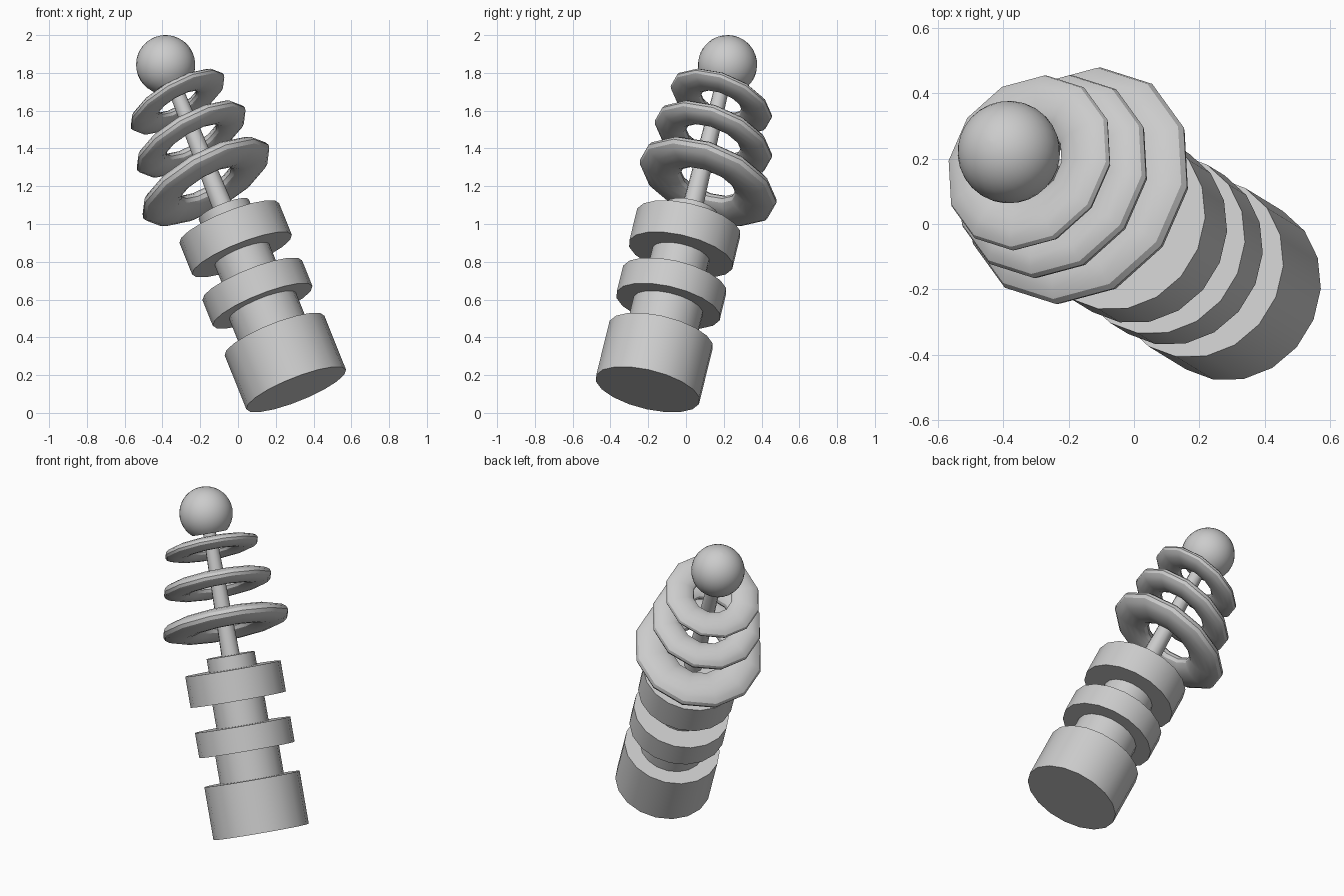
import bpy, bmesh, math
from mathutils import Vector

if "Cube" in bpy.data.objects:
    bpy.data.objects.remove(bpy.data.objects["Cube"])

BASE = Vector((0.308, -0.203, 0.124))
BALL = Vector((-0.383, 0.22, 1.843))
AXIS = BALL - BASE
LENGTH = AXIS.length
RING_NORMAL = Vector((-0.47, 0.34, 0.81))


def finish(bm, name, origin, direction, angle):
    bmesh.ops.recalc_face_normals(bm, faces=bm.faces)
    mesh = bpy.data.meshes.new(name)
    bm.to_mesh(mesh)
    bm.free()
    ob = bpy.data.objects.new(name, mesh)
    bpy.context.collection.objects.link(ob)
    ob.location = origin
    ob.rotation_euler = direction.to_track_quat('Z', 'Y').to_euler()
    bpy.ops.object.select_all(action='DESELECT')
    bpy.context.view_layer.objects.active = ob
    ob.select_set(True)
    bpy.ops.object.shade_smooth_by_angle(angle=math.radians(angle))
    return ob


def lathe(name, profile, sides, angle=40):
    """Closed solid turned around the tilted axis from (radius, distance) points."""
    bm = bmesh.new()
    loops = []
    for r, t in profile:
        loops.append([bm.verts.new((r * math.cos(2 * math.pi * i / sides),
                                    r * math.sin(2 * math.pi * i / sides), t))
                      for i in range(sides)])
    for a, b in zip(loops, loops[1:]):
        for i in range(sides):
            j = (i + 1) % sides
            bm.faces.new((a[i], a[j], b[j], b[i]))
    bm.faces.new(loops[0])
    bm.faces.new(loops[-1])
    return finish(bm, name, BASE, AXIS, angle)


def flat_ring(name, centre, radius, half_width, half_height, sides=12, section=16):
    """Low-sided ring with an oval cross-section."""
    bm = bmesh.new()
    loops = []
    for i in range(sides):
        u = 2 * math.pi * i / sides
        loop = []
        for k in range(section):
            v = 2 * math.pi * k / section
            r = radius + half_width * math.cos(v)
            loop.append(bm.verts.new((r * math.cos(u), r * math.sin(u),
                                      half_height * math.sin(v))))
        loops.append(loop)
    for i in range(sides):
        a, b = loops[i], loops[(i + 1) % sides]
        for k in range(section):
            m = (k + 1) % section
            bm.faces.new((a[k], b[k], b[m], a[m]))
    return finish(bm, name, Vector(centre), RING_NORMAL, 29)


# Stepped handle: base, two collars, necks and cap
lathe("handle", [(0.284, 0), (0.284, 0.316), (0.19, 0.316), (0.19, 0.489),
                 (0.284, 0.489), (0.284, 0.639), (0.155, 0.639), (0.155, 0.789),
                 (0.284, 0.789), (0.284, 0.974), (0.143, 0.974), (0.143, 1.054)], 18)

# Tapered rod
lathe("rod", [(0.055, 1.04), (0.038, LENGTH - 0.1)], 12)

# Ball tip with a flattened underside
arc = [math.radians(-49 + 138 * i / 14) for i in range(15)]
lathe("ball_tip", [(0.157 * math.cos(a), LENGTH + 0.157 * math.sin(a)) for a in arc], 28)

# Three tilted rings, shrinking upwards
flat_ring("lower_ring", (-0.17, 0.117, 1.225), 0.27, 0.115, 0.056)
flat_ring("middle_ring", (-0.248, 0.145, 1.45), 0.243, 0.087, 0.046)
flat_ring("upper_ring", (-0.32, 0.187, 1.648), 0.2, 0.085, 0.038)
